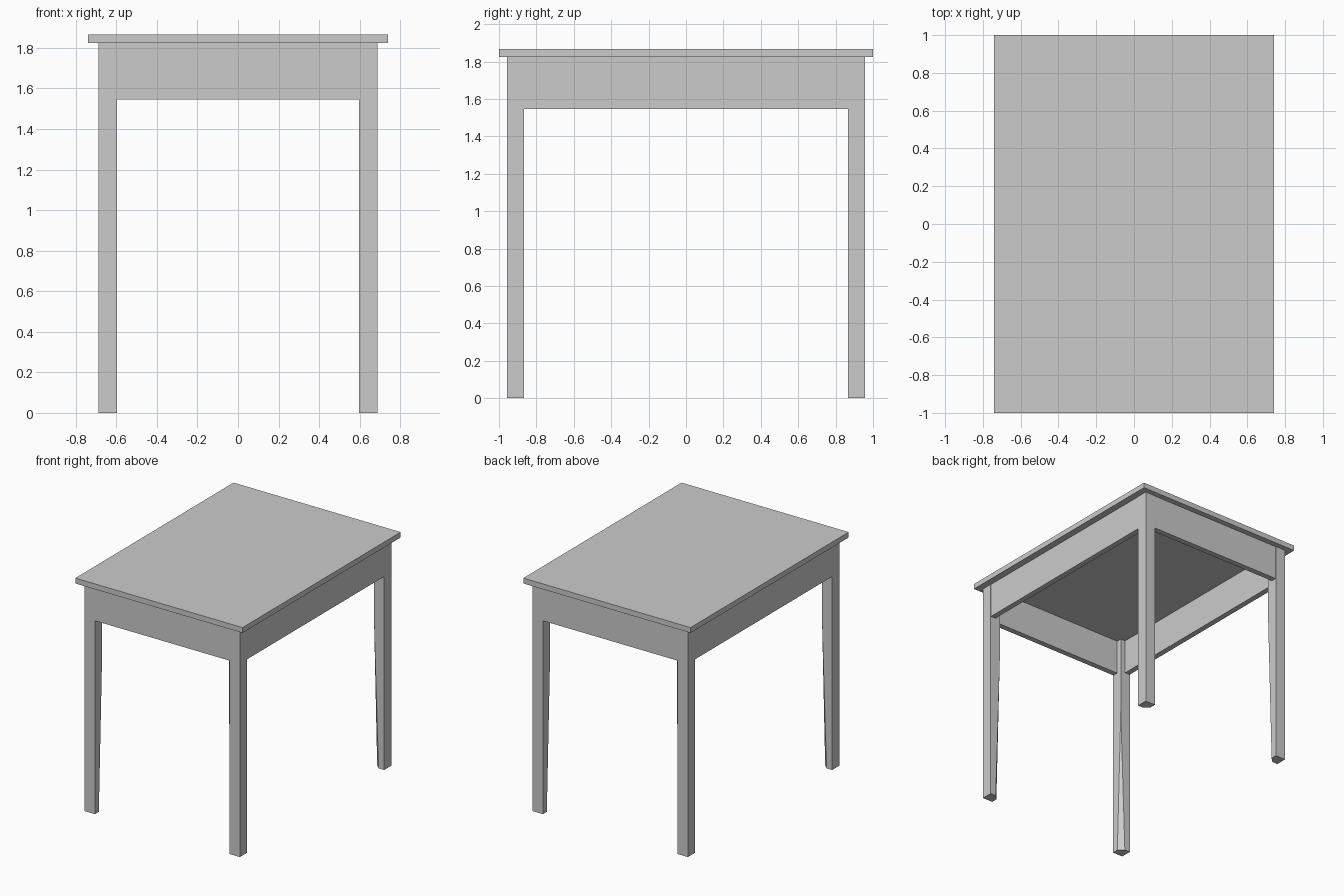
import bpy, bmesh

if "Cube" in bpy.data.objects:
    bpy.data.objects.remove(bpy.data.objects["Cube"])

TOP_X, TOP_Y = 0.74, 1.0          # half sizes of the table top
LEG_X, LEG_Y = 0.687, 0.957       # outer faces of the legs
LEG_W = 0.09
Z_APRON, Z_TOP, Z_MAX = 1.546, 1.824, 1.867
APRON_T, INSET = 0.045, 0.002


def link(name, bm):
    bmesh.ops.recalc_face_normals(bm, faces=bm.faces)
    me = bpy.data.meshes.new(name)
    bm.to_mesh(me)
    bm.free()
    ob = bpy.data.objects.new(name, me)
    bpy.context.collection.objects.link(ob)
    return ob


def box(name, lo, hi):
    bm = bmesh.new()
    bmesh.ops.create_cube(bm, size=1)
    for v in bm.verts:
        v.co = [(a + b) / 2 + c * (b - a) for a, b, c in zip(lo, hi, v.co)]
    return link(name, bm)


def leg(name, sx, sy, chamfer=0.04, z_start=1.2):
    """Square post whose inner corner is cut away progressively to the foot."""
    bm = bmesh.new()
    x0, y0 = LEG_X, LEG_Y
    x1, y1 = LEG_X - LEG_W, LEG_Y - LEG_W

    def vert(x, y, z):
        return bm.verts.new((sx * x, sy * y, z))

    top = [vert(x, y, Z_TOP) for x, y in ((x0, y0), (x0, y1), (x1, y1), (x1, y0))]
    foot = [vert(x, y, 0) for x, y in ((x0, y0), (x0, y1), (x1 + chamfer, y1),
                                       (x1, y1 + chamfer), (x1, y0))]
    apex = vert(x1, y1, z_start)
    for face in (top, foot,
                 (top[0], top[1], foot[1], foot[0]),
                 (top[1], top[2], apex, foot[2], foot[1]),
                 (apex, foot[2], foot[3]),
                 (top[2], top[3], foot[4], foot[3], apex),
                 (top[3], top[0], foot[0], foot[4])):
        bm.faces.new(face)
    return link(name, bm)


# Table top
box("table_top", (-TOP_X, -TOP_Y, Z_TOP), (TOP_X, TOP_Y, Z_MAX))

# Four legs
for sy, end in ((-1, "front"), (1, "back")):
    for sx, side in ((-1, "left"), (1, "right")):
        leg(f"{end}_{side}_leg", sx, sy)

# Aprons between the legs
ix, iy = LEG_X - LEG_W, LEG_Y - LEG_W
for s, end, side in ((-1, "front", "left"), (1, "back", "right")):
    a, b = sorted((s * (LEG_Y - INSET), s * (LEG_Y - INSET - APRON_T)))
    box(f"{end}_apron", (-ix, a, Z_APRON), (ix, b, Z_TOP))
    a, b = sorted((s * (LEG_X - INSET), s * (LEG_X - INSET - APRON_T)))
    box(f"{side}_apron", (a, -iy, Z_APRON), (b, iy, Z_TOP))
